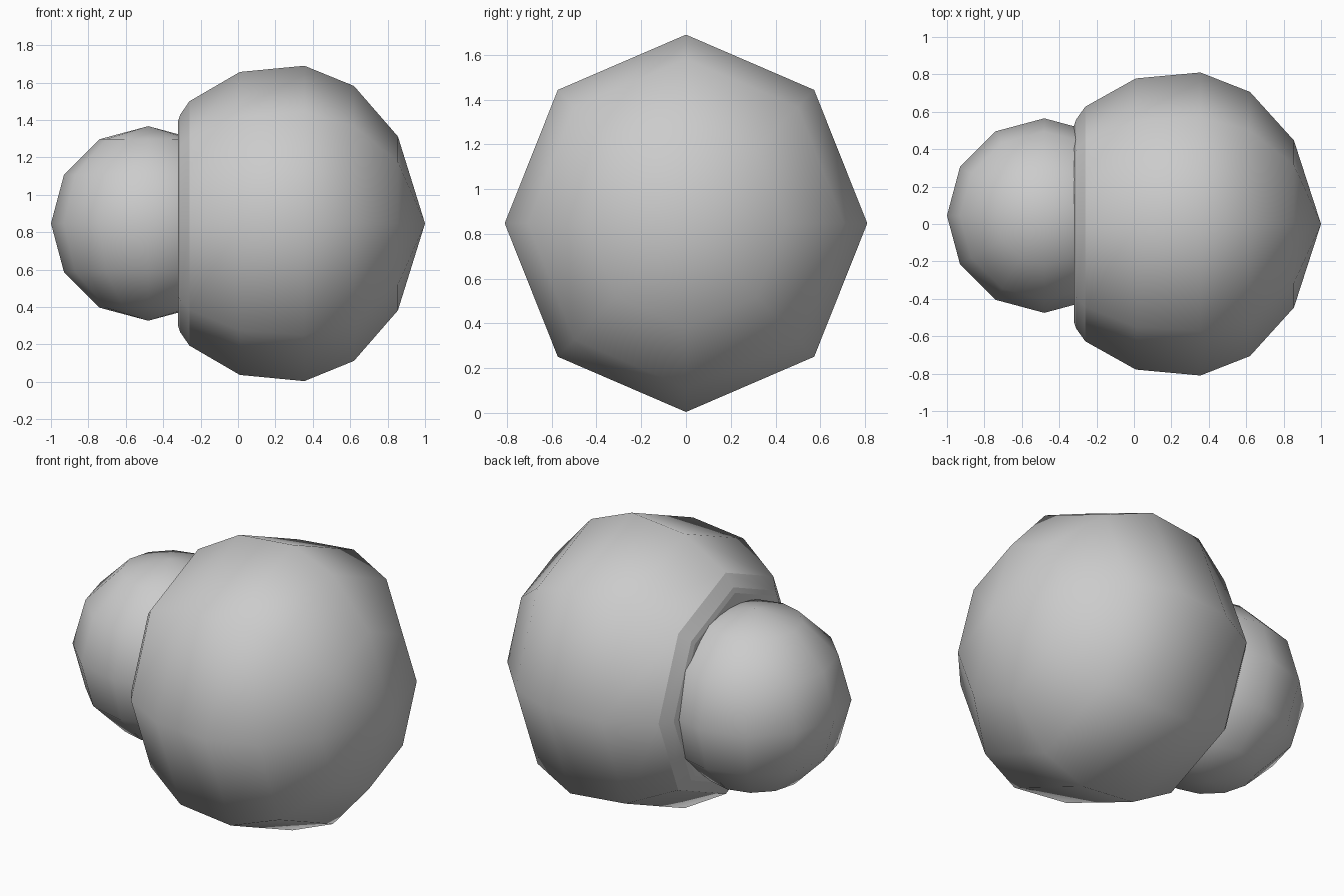
import bpy, bmesh
from math import sin, cos, pi

if "Cube" in bpy.data.objects:
    bpy.data.objects.remove(bpy.data.objects["Cube"])

CZ = 0.847            # height of the shared axis
SQUASH = 0.81 / 0.843  # body is slightly narrower in y than in z


def add_object(name, bm):
    bmesh.ops.recalc_face_normals(bm, faces=bm.faces[:])
    for f in bm.faces:
        f.smooth = True
    mesh = bpy.data.meshes.new(name)
    bm.to_mesh(mesh)
    bm.free()
    obj = bpy.data.objects.new(name, mesh)
    bpy.context.collection.objects.link(obj)
    return obj


# Large body: eight-sided profile turned around the x axis, (x, radius)
profile = [(0.855, 0.465), (0.62, 0.735), (0.355, 0.843), (0.01, 0.81),
           (-0.26, 0.653), (-0.31, 0.58), (-0.32, 0.55)]
SIDES = 8
bm = bmesh.new()
rings = []
for x, r in profile:
    rings.append([bm.verts.new((x, SQUASH * r * cos(2 * pi * i / SIDES),
                                CZ + r * sin(2 * pi * i / SIDES)))
                  for i in range(SIDES)])
tip = bm.verts.new((1.0, 0, CZ))
for i in range(SIDES):
    j = (i + 1) % SIDES
    bm.faces.new((tip, rings[0][i], rings[0][j]))
    for a, b in zip(rings, rings[1:]):
        bm.faces.new((a[i], b[i], b[j], a[j]))
bm.faces.new(rings[-1])

# Crisp creases around the flat back rim
for ring in rings[4:]:
    for i in range(SIDES):
        bm.edges.get((ring[i], ring[(i + 1) % SIDES])).smooth = False
add_object("large_body", bm)

# Small ball sunk into the flat side of the body
bm = bmesh.new()
bmesh.ops.create_uvsphere(bm, u_segments=12, v_segments=6, radius=0.52)
ball = add_object("small_ball", bm)
ball.location = (-0.48, 0.045, CZ)
